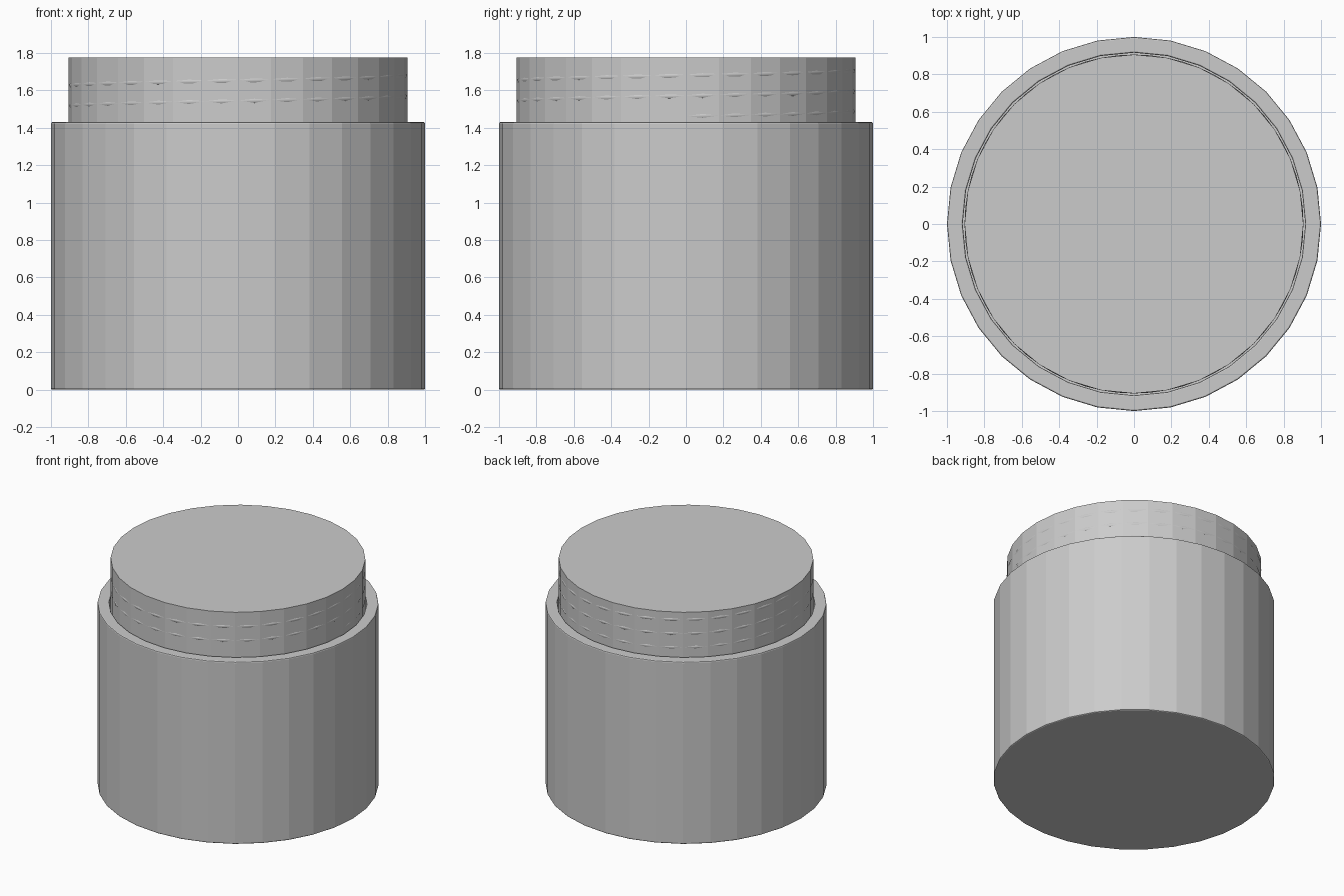
import bpy, bmesh, math

if "Cube" in bpy.data.objects:
    bpy.data.objects.remove(bpy.data.objects["Cube"])

SIDES = 32

grey = bpy.data.materials.new("plain_grey")
grey.diffuse_color = (0.6, 0.6, 0.6, 1)
grey.use_nodes = True
grey.node_tree.nodes["Principled BSDF"].inputs["Base Color"].default_value = grey.diffuse_color


def lathe(name, profile):
    """Spin an (r, z) profile around z; r = 0 ends are closed with a flat cap."""
    bm = bmesh.new()
    rings = []
    for r, z in profile:
        rings.append([bm.verts.new((r * math.cos(2 * math.pi * i / SIDES),
                                    r * math.sin(2 * math.pi * i / SIDES), z))
                      for i in range(SIDES)])
    for a, b in zip(rings, rings[1:]):
        for i in range(SIDES):
            j = (i + 1) % SIDES
            bm.faces.new((a[i], a[j], b[j], b[i]))
    bm.faces.new(rings[0][::-1])
    bm.faces.new(rings[-1])
    bmesh.ops.recalc_face_normals(bm, faces=bm.faces)
    mesh = bpy.data.meshes.new(name)
    bm.to_mesh(mesh)
    bm.free()
    mesh.materials.append(grey)
    obj = bpy.data.objects.new(name, mesh)
    bpy.context.collection.objects.link(obj)
    return obj


# Outer cup with softened edges and a hollow inside
lathe("outer_cup", [(0.993, 0), (0.998, 0.003), (1.0, 0.010),
                    (1.0, 1.420), (0.998, 1.427), (0.993, 1.430),
                    (0.923, 1.430), (0.918, 1.427), (0.916, 1.420),
                    (0.916, 0.08)])

# Closed neck plug rising out of the cup
lathe("neck", [(0.906, 0.12), (0.906, 1.776)])

# Shallow screw thread that just breaks through the middle of each neck facet
TURNS, PITCH, START = 2.5, 0.109, 1.462
steps = int(TURNS * 64)
curve = bpy.data.curves.new("screw_thread", "CURVE")
curve.dimensions = "3D"
curve.bevel_depth = 0.020
curve.bevel_resolution = 2
curve.use_fill_caps = True
spline = curve.splines.new("POLY")
spline.points.add(steps)
for i, p in enumerate(spline.points):
    a = 2 * math.pi * i / 64
    p.co = (0.886 * math.cos(a), 0.886 * math.sin(a), START + PITCH * i / 64, 1)
curve.materials.append(grey)
thread = bpy.data.objects.new("screw_thread", curve)
bpy.context.collection.objects.link(thread)
